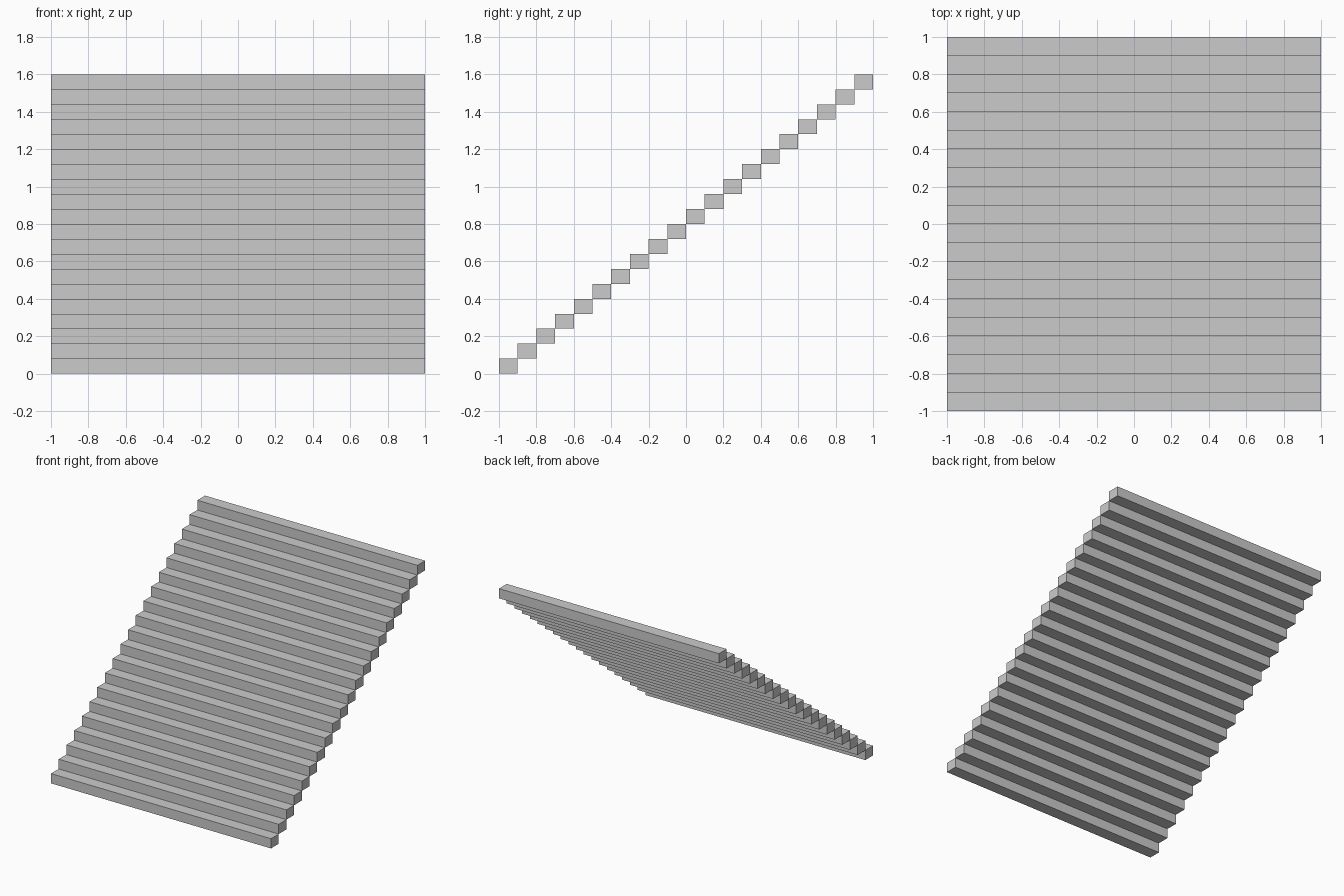
import bpy

if "Cube" in bpy.data.objects:
    bpy.data.objects.remove(bpy.data.objects["Cube"])

STEPS = 20
WIDTH, DEPTH, RISE = 2.0, 0.1, 0.08


def box(name, size, center):
    x, y, z = (s / 2 for s in size)
    verts = [(sx * x, sy * y, sz * z) for sz in (-1, 1)
             for sx, sy in ((-1, -1), (1, -1), (1, 1), (-1, 1))]
    faces = [(3, 2, 1, 0), (4, 5, 6, 7), (0, 1, 5, 4),
             (1, 2, 6, 5), (2, 3, 7, 6), (3, 0, 4, 7)]
    mesh = bpy.data.meshes.new(name)
    mesh.from_pydata(verts, [], faces)
    obj = bpy.data.objects.new(name, mesh)
    obj.location = center
    bpy.context.collection.objects.link(obj)
    return obj


# Straight flight of block steps, each meeting the next edge to edge
for i in range(STEPS):
    box(f"step_{i + 1:02d}", (WIDTH, DEPTH, RISE),
        (0, -1 + DEPTH * (i + 0.5), RISE * (i + 0.5)))
